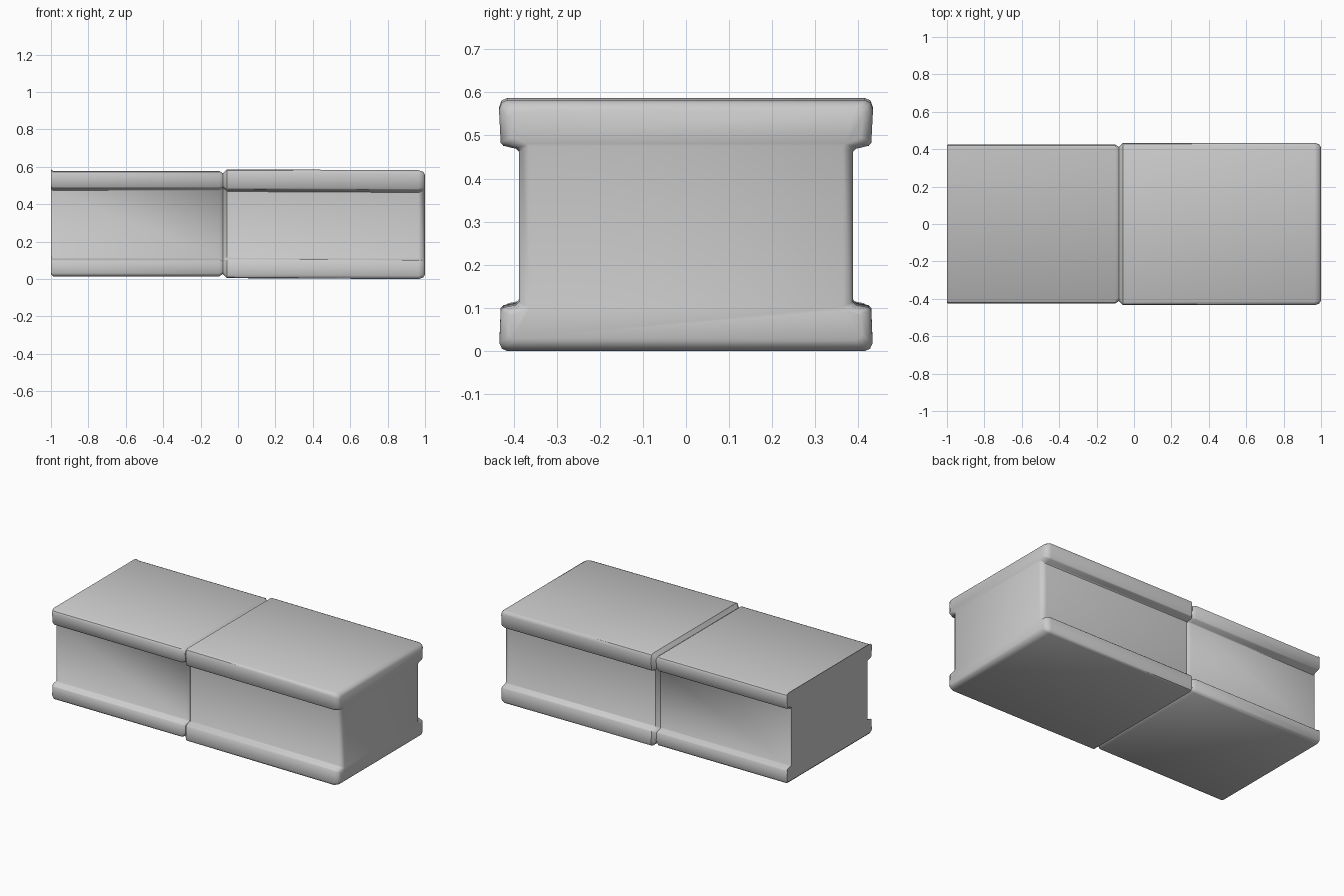
import bpy, bmesh, math

cube = bpy.data.objects.get("Cube")
if cube:
    bpy.data.objects.remove(cube, do_unlink=True)

grey = bpy.data.materials.new("plain grey")
grey.use_nodes = True
colour = (0.6, 0.6, 0.6, 1)
grey.diffuse_color = colour
grey.node_tree.nodes["Principled BSDF"].inputs["Base Color"].default_value = colour

# One side of the I-shaped section, bottom to top:
# half width, height, and how far the height moves per unit of inset
HALF = [
    (0.415, 0.0, 1), (0.427, 0.005, 1), (0.433, 0.018, 0.8),
    (0.430, 0.094, -0.5), (0.424, 0.101, -0.5),
    (0.394, 0.107, -0.5), (0.388, 0.114, -0.5),
    (0.388, 0.463, 0.5), (0.394, 0.469, 0.5),
    (0.424, 0.476, 0.5), (0.430, 0.483, 0.5),
    (0.434, 0.560, -0.8), (0.428, 0.576, -1), (0.415, 0.582, -1),
]


def section(inset, lift):
    side = [(y - inset, z + inset * move + lift) for y, z, move in HALF]
    return side + [(-y, z) for y, z in reversed(side)]


def loft(name, rings):
    """Skin the section through rings of (x, inset, lift) and cap both ends."""
    bm = bmesh.new()
    loops = [[bm.verts.new((x, y, z)) for y, z in section(inset, lift)]
             for x, inset, lift in rings]
    for a, b in zip(loops, loops[1:]):
        for i in range(len(a)):
            j = (i + 1) % len(a)
            bm.faces.new((a[i], a[j], b[j], b[i]))
    bm.faces.new(loops[0])
    bm.faces.new(loops[-1])
    bmesh.ops.recalc_face_normals(bm, faces=bm.faces)
    mesh = bpy.data.meshes.new(name)
    bm.to_mesh(mesh)
    bm.free()
    mesh.materials.append(grey)
    obj = bpy.data.objects.new(name, mesh)
    bpy.context.collection.objects.link(obj)
    bpy.ops.object.select_all(action="DESELECT")
    obj.select_set(True)
    bpy.context.view_layer.objects.active = obj
    bpy.ops.object.shade_smooth_by_angle(angle=math.radians(42))
    return obj


# Flat narrow end, groove round the joint, wider half, chamfered end
loft("grooved_block", [
    (-1.0, 0.011, 0.006 + 0.009), (-0.99, 0.009, 0.006), (-0.10, 0.009, 0.006),
    (-0.08, 0.022, 0.005), (-0.06, 0.0, 0.005),
    (0.965, 0.0, 0.0), (0.99, 0.008, 0.0), (1.0, 0.024, 0.0),
])
